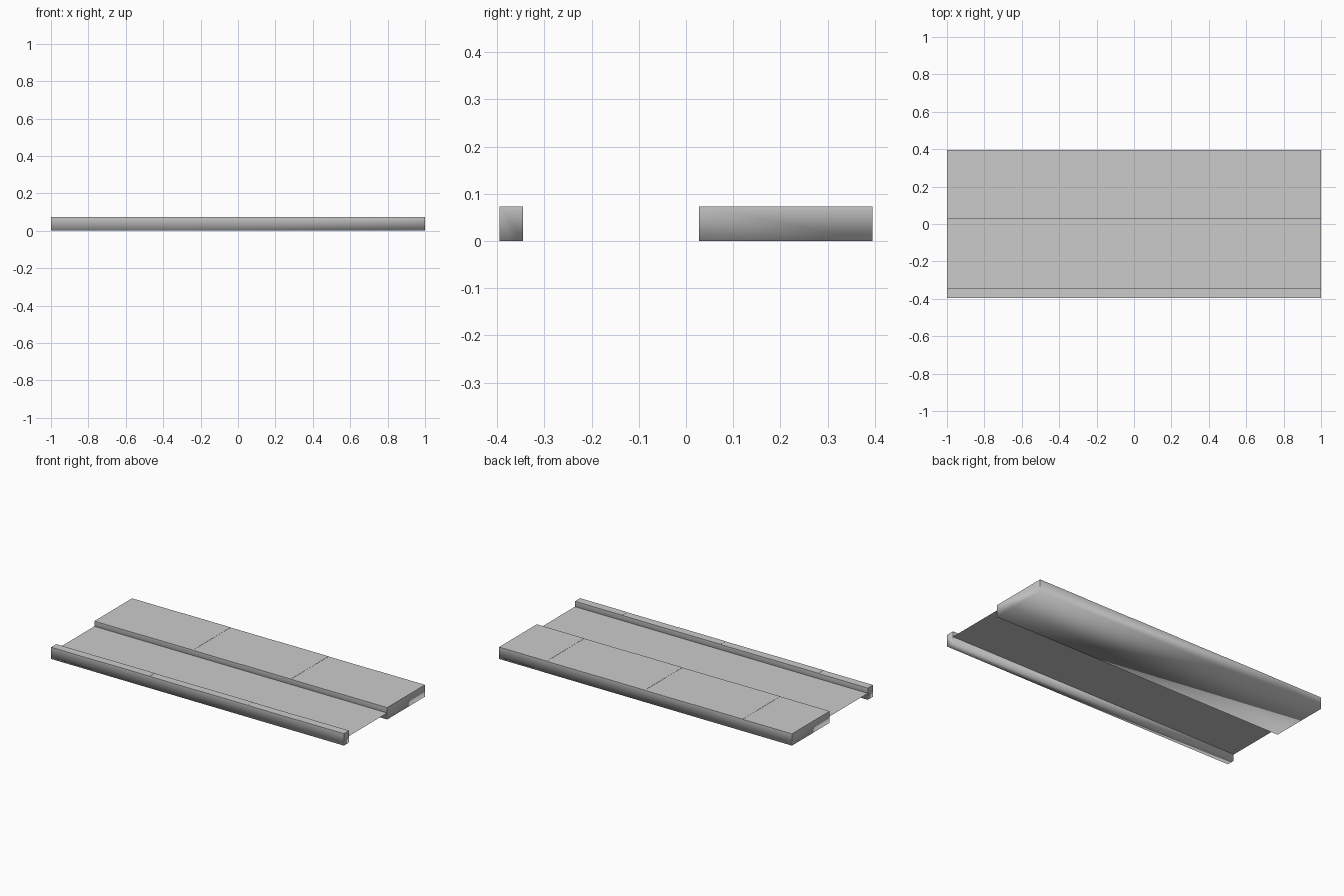
import bpy, bmesh

if "Cube" in bpy.data.objects:
    bpy.data.objects.remove(bpy.data.objects["Cube"])

Y0, Y1 = -0.395, 0.395      # outer edges
CURB_IN, WALK_IN = -0.345, 0.027
ROAD_Z = 0.04
# slab joints along the length and slightly uneven slab heights
JOINTS = [-1.0, -0.663, -0.327, 0.005, 0.342, 0.675, 1.0]
TOPS = [0.0725, 0.0735, 0.0725, 0.0735, 0.0725, 0.0735]


def make_object(name, bm):
    bmesh.ops.recalc_face_normals(bm, faces=bm.faces)
    mesh = bpy.data.meshes.new(name)
    bm.to_mesh(mesh)
    bm.free()
    obj = bpy.data.objects.new(name, mesh)
    bpy.context.collection.objects.link(obj)
    return obj


def segmented_strip(name, y0, y1):
    """Closed solid swept along x, with a small step in the top at each joint."""
    outline = []
    for a, b, z in zip(JOINTS, JOINTS[1:], TOPS):
        outline += [(a, z), (b, z)]
    outline += [(1.0, 0.0), (-1.0, 0.0)]
    bm = bmesh.new()
    face = bm.faces.new([bm.verts.new((x, y0, z)) for x, z in outline])
    ext = bmesh.ops.extrude_face_region(bm, geom=[face], use_keep_orig=True)
    verts = [g for g in ext["geom"] if isinstance(g, bmesh.types.BMVert)]
    bmesh.ops.translate(bm, verts=verts, vec=(0, y1 - y0, 0))
    # sides blend softly into the underside, all other edges stay crisp
    for f in bm.faces:
        f.smooth = True
    for e in bm.edges:
        e.smooth = all(v.co.z < 0.001 for v in e.verts)
    return make_object(name, bm)


# Raised pavement of six slabs, and the narrow kerb on the far side of the road
segmented_strip("pavement_slabs", WALK_IN, Y1)
segmented_strip("kerb", Y0, CURB_IN)

# Thin road surface between them
bm = bmesh.new()
bm.faces.new([bm.verts.new((x, y, ROAD_Z)) for x, y in
              [(-1, CURB_IN), (1, CURB_IN), (1, WALK_IN), (-1, WALK_IN)]])
road = make_object("road_surface", bm)
if road.data.polygons[0].normal.z < 0:
    road.data.flip_normals()
